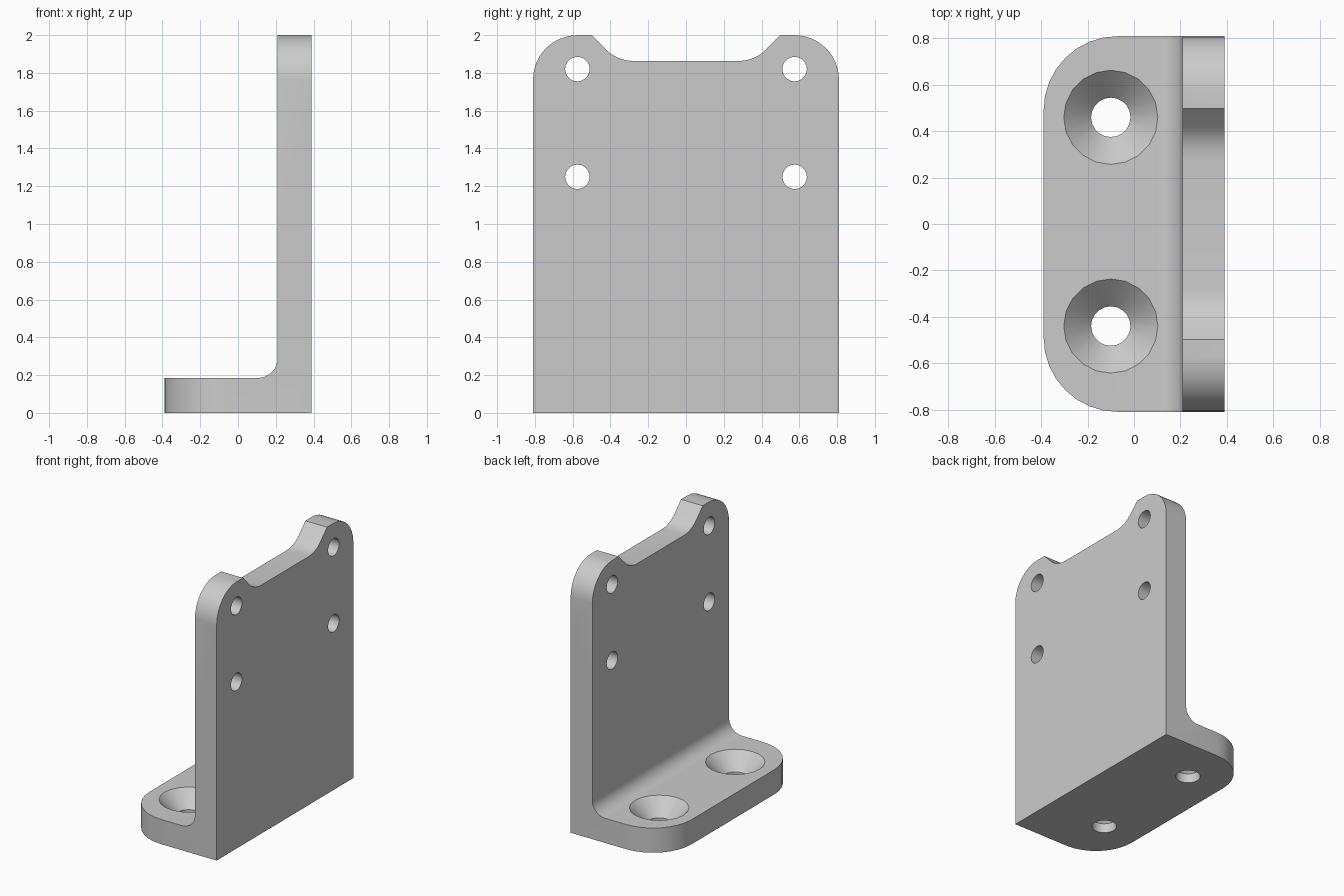
import bpy, bmesh
from math import pi, cos, sin, radians
from mathutils import Vector

cube = bpy.data.objects.get("Cube")
if cube:
    bpy.data.objects.remove(cube, do_unlink=True)

HALF_X, HALF_Y, TOP = 0.39, 0.81, 2.0
PLATE_X, BASE_Z = 0.21, 0.185

grey = bpy.data.materials.new("plain_grey")
grey.use_nodes = True
GREY = (0.6, 0.6, 0.6, 1)
grey.diffuse_color = GREY
grey.node_tree.nodes["Principled BSDF"].inputs["Base Color"].default_value = GREY


def arc(cx, cy, r, start, end, steps=8):
    angles = [radians(start + (end - start) * i / steps) for i in range(steps + 1)]
    return [(cx + r * cos(a), cy + r * sin(a)) for a in angles]


def add_object(name, bm):
    bmesh.ops.recalc_face_normals(bm, faces=bm.faces)
    mesh = bpy.data.meshes.new(name)
    bm.to_mesh(mesh)
    bm.free()
    mesh.materials.append(grey)
    obj = bpy.data.objects.new(name, mesh)
    bpy.context.collection.objects.link(obj)
    return obj


def prism(name, outline, place, direction):
    """Extrude a 2D outline, placed in space by a function."""
    bm = bmesh.new()
    face = bm.faces.new([bm.verts.new(place(a, b)) for a, b in outline])
    new = bmesh.ops.extrude_face_region(bm, geom=[face])["geom"]
    verts = [v for v in new if isinstance(v, bmesh.types.BMVert)]
    bmesh.ops.translate(bm, verts=verts, vec=Vector(direction))
    return add_object(name, bm)


def lathe(name, profile, centre, sides=20):
    """Closed solid turned round a vertical axis from (radius, z) points."""
    bm = bmesh.new()
    rings = [[bm.verts.new((centre[0] + r * cos(2 * pi * i / sides),
                            centre[1] + r * sin(2 * pi * i / sides), z))
              for i in range(sides)] for r, z in profile]
    for low, high in zip(rings, rings[1:]):
        for i in range(sides):
            j = (i + 1) % sides
            bm.faces.new((low[i], low[j], high[j], high[i]))
    bm.faces.new(rings[0])
    bm.faces.new(rings[-1])
    return add_object(name, bm)


def combine(obj, tool, operation):
    tool.hide_render = True
    mod = obj.modifiers.new("cut", "BOOLEAN")
    mod.operation, mod.solver, mod.object = operation, "EXACT", tool
    bpy.context.view_layer.objects.active = obj
    bpy.ops.object.modifier_apply(modifier=mod.name)
    bpy.data.objects.remove(tool, do_unlink=True)


# L-shaped body with a filleted inner corner
fillet = 0.105
section = [(-HALF_X, 0), (HALF_X, 0), (HALF_X, TOP), (PLATE_X, TOP)]
section += arc(PLATE_X - fillet, BASE_Z + fillet, fillet, 0, -90)
section.append((-HALF_X, BASE_Z))
bracket = prism("mounting_bracket", section,
                lambda x, z: (x, -HALF_Y, z), (0, 2 * HALF_Y, 0))

# Rounded outer corners of the base flange
radius = 0.32
plan = arc(radius - HALF_X, HALF_Y - radius, radius, 90, 180)
plan += [(x, -y) for x, y in reversed(plan)]
plan += [(0.5, -HALF_Y), (0.5, HALF_Y)]
combine(bracket, prism("flange_outline", plan,
                       lambda x, y: (x, y, -0.1), (0, 0, 2.3)), "INTERSECT")

# Upright plate outline with rounded ears and a shallow notch
ear, dip = 0.235, 0.2
side = [(HALF_Y, -0.1)] + arc(HALF_Y - ear, TOP - ear, ear, 0, 90)
side += [(0.498, TOP)] + arc(0.28, 1.863 + dip, dip, -45, -90, 5)
side += [(-y, z) for y, z in reversed(side)]
combine(bracket, prism("plate_outline", side,
                       lambda y, z: (-0.5, y, z), (1, 0, 0)), "INTERSECT")

# Four screw holes through the plate
for y in (-0.575, 0.575):
    for z in (1.25, 1.82):
        circle = arc(y, z, 0.065, 0, 360, 20)[:-1]
        combine(bracket, prism("screw_hole", circle,
                               lambda a, b: (0.1, a, b), (0.4, 0, 0)), "DIFFERENCE")

# Two countersunk holes through the base
for y in (-0.44, 0.46):
    sink = [(0.085, -0.1), (0.085, 0.07), (0.203, BASE_Z), (0.203, 0.3)]
    combine(bracket, lathe("countersink", sink, (-0.1, y)), "DIFFERENCE")

# Smooth curved walls, sharp edges elsewhere
bpy.ops.object.select_all(action="DESELECT")
bracket.select_set(True)
bpy.context.view_layer.objects.active = bracket
bpy.ops.object.shade_smooth_by_angle(angle=radians(30))
